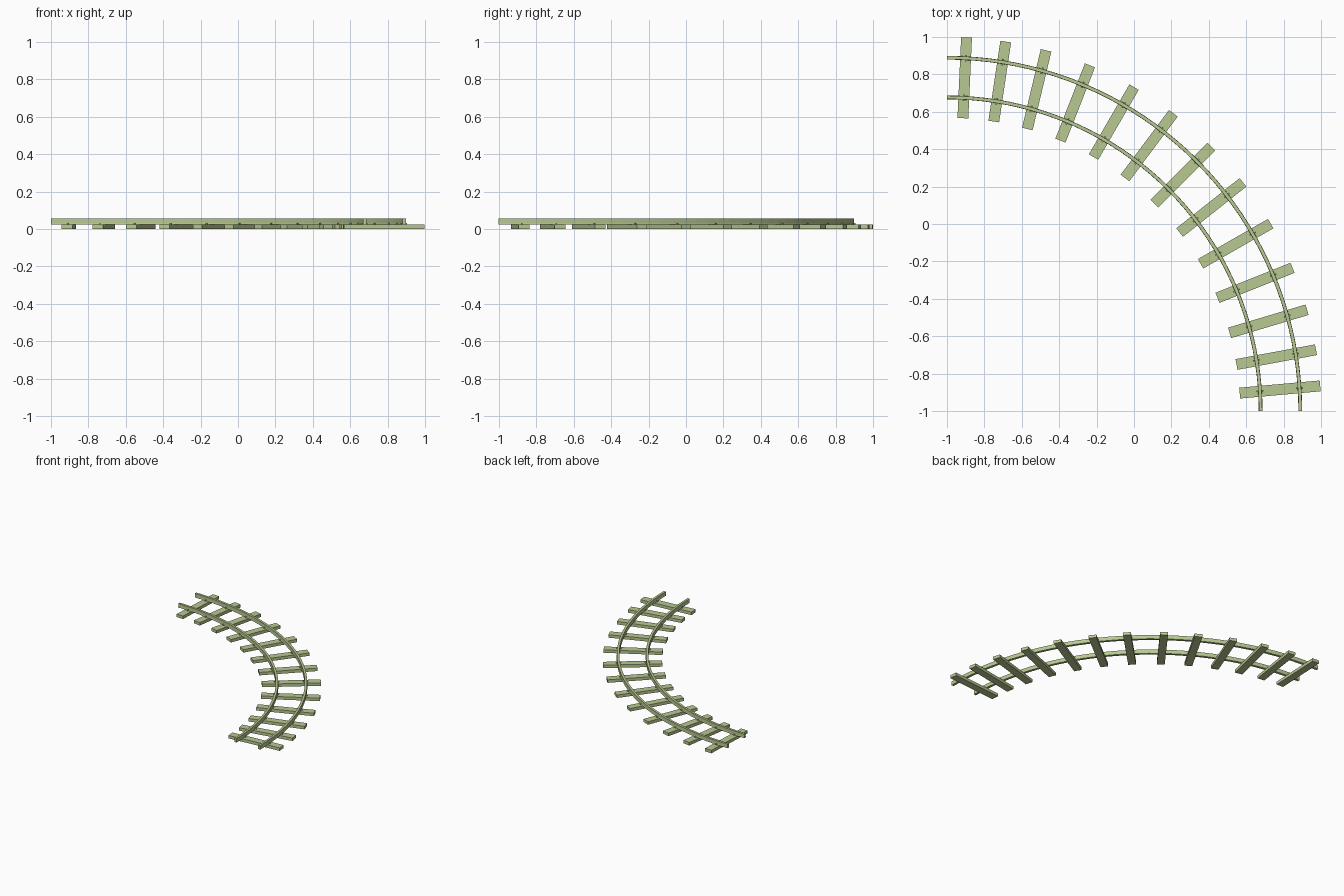
import bpy, bmesh, math
from mathutils import Matrix, Vector

if "Cube" in bpy.data.objects:
    bpy.data.objects.remove(bpy.data.objects["Cube"])

CX, CY = -1.0, -1.0          # centre of the curve
R_MID, R_IN, R_OUT = 1.784, 1.677, 1.889
TIE_H, RAIL_TOP = 0.024, 0.056

green = bpy.data.materials.new("sage green")
green.diffuse_color = (0.479, 0.584, 0.283, 1)
green.use_nodes = True
green.node_tree.nodes["Principled BSDF"].inputs["Base Color"].default_value = green.diffuse_color


def add_object(name, bm):
    bmesh.ops.recalc_face_normals(bm, faces=bm.faces[:])
    me = bpy.data.meshes.new(name)
    bm.to_mesh(me)
    bm.free()
    me.materials.append(green)
    ob = bpy.data.objects.new(name, me)
    bpy.context.collection.objects.link(ob)
    return ob


def polar(r, deg, z):
    # angle is measured clockwise from the +y direction
    a = math.radians(deg)
    return Vector((CX + r * math.sin(a), CY + r * math.cos(a), z))


def box(name, loc, size, tilt):
    bm = bmesh.new()
    m = (Matrix.Translation(loc) @ Matrix.Rotation(-math.radians(tilt), 4, 'Z')
         @ Matrix.Diagonal((*size, 1)))
    bmesh.ops.create_cube(bm, size=1, matrix=m)
    return add_object(name, bm)


def rail(name, radius, steps=40):
    # slim rail profile (radial offset, height) swept through a quarter circle
    w, f = 0.009, 0.010
    profile = [(-f, TIE_H), (f, TIE_H), (f, 0.030), (w, 0.033),
               (w, RAIL_TOP), (-w, RAIL_TOP), (-w, 0.033), (-f, 0.030)]
    bm = bmesh.new()
    rings = [[bm.verts.new(polar(radius + dr, 90 * i / steps, z)) for dr, z in profile]
             for i in range(steps + 1)]
    n = len(profile)
    for a, b in zip(rings, rings[1:]):
        for k in range(n):
            bm.faces.new((a[k], a[(k + 1) % n], b[(k + 1) % n], b[k]))
    bm.faces.new(rings[0])
    bm.faces.new(rings[-1])
    return add_object(name, bm)


# Rails
rail("inner_rail", R_IN)
rail("outer_rail", R_OUT)

# Wooden ties: position along the curve and slightly uneven tilt (degrees)
ties = [(3.05, 2.6), (9.1, 8.5), (15.6, 13.4), (22.6, 21.4), (30, 30.1),
        (37.3, 36.8), (45, 45), (52.4, 51.6), (59.9, 60.2), (67.4, 68.2),
        (74.4, 73.4), (80.7, 79.5), (86.3, 84.9)]
for i, (pos, tilt) in enumerate(ties, 1):
    box(f"tie_{i}", polar(R_MID, pos, TIE_H / 2), (0.058, 0.432, TIE_H), tilt)
    # Small spikes holding the rails down, on both sides of each rail
    for rname, r in (("inner", R_IN), ("outer", R_OUT)):
        for side, d in (("a", -0.014), ("b", 0.014)):
            box(f"spike_{rname}_{i}{side}", polar(r + d, pos, 0.027),
                (0.008, 0.008, 0.012), pos)
